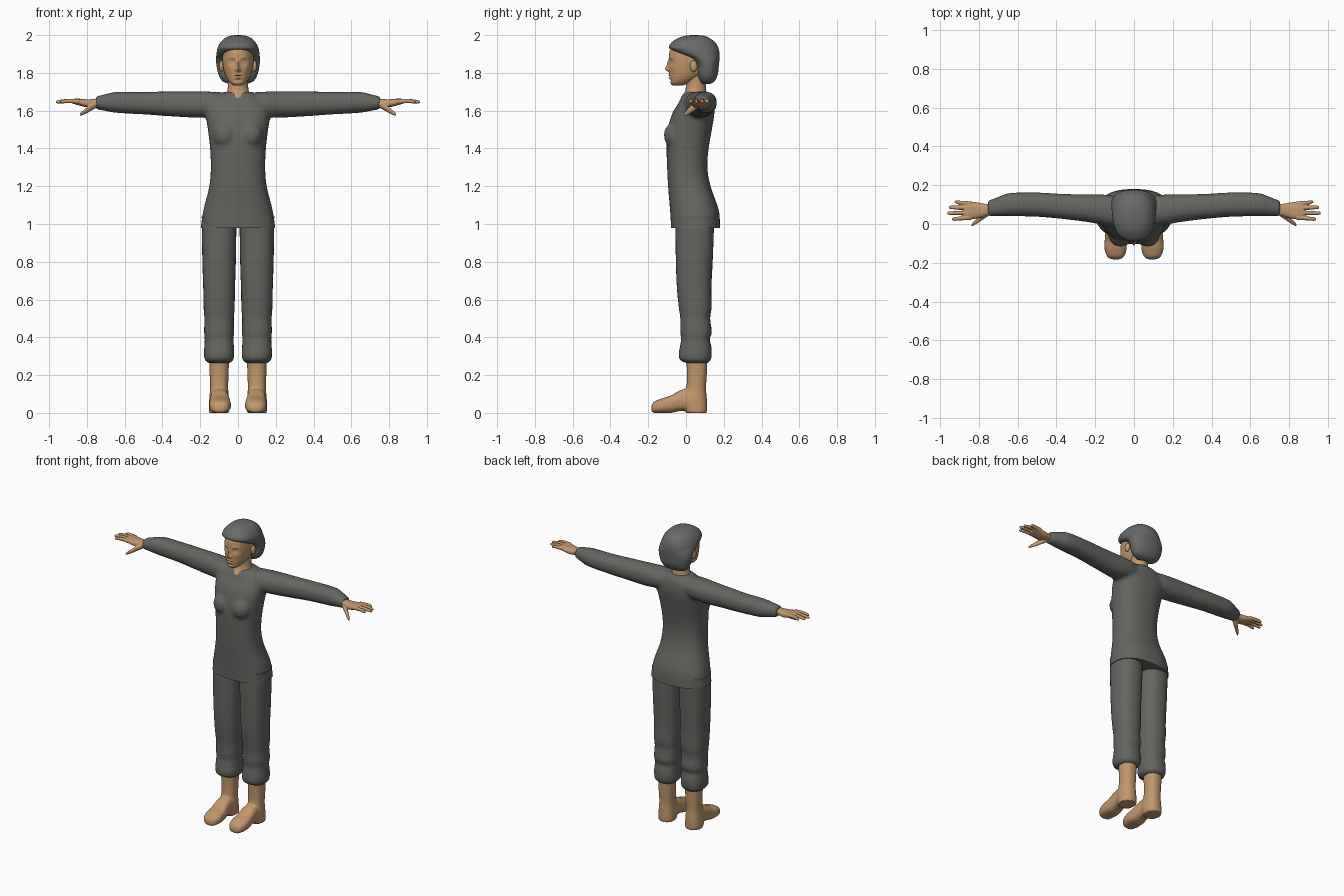
import bpy, bmesh, math
from mathutils import Matrix, Vector

cube = bpy.data.objects.get("Cube")
if cube:
    bpy.data.objects.remove(cube, do_unlink=True)

CM = 0.01  # stations below are written in hundredths of a unit


def material(name, rgb):
    mat = bpy.data.materials.new(name)
    mat.use_nodes = True
    colour = (*rgb, 1)
    mat.diffuse_color = colour
    shader = mat.node_tree.nodes["Principled BSDF"]
    shader.inputs["Base Color"].default_value = colour
    shader.inputs["Roughness"].default_value = 0.8
    return mat


cloth = material("charcoal cloth", (0.13, 0.13, 0.12))
hair_grey = material("grey hair", (0.14, 0.145, 0.145))
skin = material("warm skin", (0.54, 0.31, 0.15))
leather = material("tan leather", (0.54, 0.31, 0.15))


def spline(p, q, r, s, t):
    """Catmull-Rom blend between stations q and r."""
    return [(2 * b + (c - a) * t + (2 * a - 5 * b + 4 * c - d) * t * t
             + (3 * b - a - 3 * c + d) * t ** 3) / 2 for a, b, c, d in zip(p, q, r, s)]


def loft(bm, axis, stations, segs=32, steps=4, power=2.0):
    """Skin rounded rings; station = (position, centre, half width, low, high)."""
    count = len(stations)
    rows = []
    for i in range(count - 1):
        near = [stations[min(max(i + k, 0), count - 1)] for k in (-1, 0, 1, 2)]
        rows += [spline(*near, j / steps) for j in range(steps)]
    rows.append(stations[-1])
    rings = []
    for t, centre, half, low, high in rows:
        ring = []
        for k in range(segs):
            angle = math.tau * k / segs
            c, s = math.cos(angle), math.sin(angle)
            a = centre + half * math.copysign(abs(c) ** (2 / power), c)
            b = (low + high) / 2 + (high - low) / 2 * math.copysign(abs(s) ** (2 / power), s)
            point = {"x": (t, a, b), "y": (a, t, b), "z": (a, b, t)}[axis]
            ring.append(bm.verts.new(Vector(point) * CM))
        rings.append(ring)
    for lower, upper in zip(rings, rings[1:]):
        for k in range(segs):
            n = (k + 1) % segs
            bm.faces.new((lower[k], lower[n], upper[n], upper[k]))
    bm.faces.new(rings[0])
    bm.faces.new(rings[-1])


def ball(bm, centre, radii):
    matrix = Matrix.LocRotScale(Vector(centre) * CM, None, Vector(radii) * CM)
    bmesh.ops.create_uvsphere(bm, u_segments=24, v_segments=14, radius=1, matrix=matrix)


def finish(name, bm, mat, voxel=0, smooth=0, mirror=False):
    """Make the object, optionally fusing its volumes and mirroring it."""
    bmesh.ops.recalc_face_normals(bm, faces=bm.faces)
    mesh = bpy.data.meshes.new(name)
    bm.to_mesh(mesh)
    bm.free()
    mesh.materials.append(mat)
    obj = bpy.data.objects.new(name, mesh)
    bpy.context.collection.objects.link(obj)
    bpy.ops.object.select_all(action="DESELECT")
    bpy.context.view_layer.objects.active = obj
    obj.select_set(True)
    if voxel:
        remesh = obj.modifiers.new("fuse", "REMESH")
        remesh.mode, remesh.voxel_size = "VOXEL", voxel
        soften = obj.modifiers.new("soften", "SMOOTH")
        soften.factor, soften.iterations = 0.5, smooth
        for mod in list(obj.modifiers):
            bpy.ops.object.modifier_apply(modifier=mod.name)
    if mirror:
        obj.modifiers.new("mirror", "MIRROR").use_mirror_merge = False
        bpy.ops.object.modifier_apply(modifier="mirror")
    bpy.ops.object.shade_smooth_by_angle(angle=math.radians(50))
    return obj


# Shirt: body, bust and sleeves fused into one garment
bm = bmesh.new()
loft(bm, "z", [(94, 0, 20, -8, 18), (100, 0, 19.5, -8, 18), (108, 0, 18.2, -8.5, 17.2),
               (120, 0, 15.2, -9.5, 13), (130, 0, 14.4, -10, 11.3), (140, 0, 14.8, -10.3, 12),
               (149, 0, 15.8, -9.8, 13.5), (158, 0, 17, -7.5, 15), (164, 0, 16, -4, 15),
               (168, 0, 11, -2, 14), (170, 0, 6.5, 0, 12)], segs=48, power=2.4)
for side in (-1, 1):
    ball(bm, (side * 7, -5.5, 147), (6.2, 6.3, 7))
    loft(bm, "x", [(side * x, *rest) for x, *rest in (
        (4, 7, 6, 159, 169.5), (13, 7, 8, 157, 170), (22, 8, 7.3, 156.3, 170.3),
        (36, 9, 6.5, 157, 170.2), (50, 10, 6.3, 158, 170), (64, 10, 6, 158.8, 170),
        (70, 9, 5, 159.8, 168.8), (75.5, 8, 4, 160.8, 167.5))], power=2.2)
shirt = finish("shirt", bm, cloth, voxel=0.011, smooth=6)

# Trim the shirt to a crisp straight hem
bm = bmesh.new()
bm.from_mesh(shirt.data)
bmesh.ops.bisect_plane(bm, geom=bm.verts[:] + bm.edges[:] + bm.faces[:],
                       plane_co=(0, 0, 0.98), plane_no=(0, 0, 1), clear_inner=True)
bmesh.ops.holes_fill(bm, edges=[e for e in bm.edges if e.is_boundary], sides=0)
bm.to_mesh(shirt.data)
bm.free()
bpy.ops.object.shade_smooth_by_angle(angle=math.radians(50))

# Trousers with soft folds and gathered cuffs
bm = bmesh.new()
loft(bm, "z", [(26.5, 10, 5.6, 0, 11.5), (28, 10, 7.4, -3, 13), (31, 10, 8, -3.8, 13.6),
               (35, 10, 7.8, -3.2, 13.4), (39, 10, 7.6, -2.6, 12.6), (43, 10, 7.9, -3, 13.6),
               (50, 10, 7.8, -3, 12.8), (56, 10, 8.2, -3.8, 13.5), (66, 10, 8.4, -4.8, 13.4),
               (82, 10, 8.9, -5.4, 14.2), (104, 10, 9.2, -5.6, 15)], power=2.3)
finish("trouser_legs", bm, cloth, mirror=True)

# Boots: shaft, heel block and rounded foot
bm = bmesh.new()
loft(bm, "z", [(0, 10, 5.2, 0, 11), (3, 10, 5.4, -1, 11.2), (8, 10, 5.2, -2, 11),
               (13, 10, 4.8, 0, 10.6), (20, 10, 5, 0.5, 11), (32, 10, 5.4, 0, 11.5)], power=2.3)
loft(bm, "y", [(-18.3, 9.5, 1.5, 1, 3.5), (-17, 9.5, 4.2, 0, 5.8), (-13, 9.5, 5.7, 0, 7.6),
               (-8, 9.5, 5.6, 0, 9.2), (-3, 9.7, 5, 1, 12), (4, 10, 4.6, 1, 14)], power=2.6)
finish("boots", bm, leather, voxel=0.006, smooth=4, mirror=True)

# Hands: palm, four fingers and a drooping thumb
bm = bmesh.new()
loft(bm, "x", [(72, 7.5, 3, 162, 166.5), (76, 7.3, 3, 162, 166.2), (80, 7, 4, 161.8, 166),
               (85, 7, 4.6, 163, 166.4), (87.5, 7, 4.2, 163.8, 166.2)], power=2.5)
for y, spread, tip in ((3.2, -0.7, 94), (5.8, -0.2, 96.3), (8.3, 0.3, 95.5), (10.6, 0.8, 92.5)):
    loft(bm, "x", [(84, y, 1.1, 163.6, 166.2), (90, y + spread / 2, 1.05, 164, 166.3),
                   (tip - 1, y + spread, 0.9, 163.8, 165.6),
                   (tip, y + spread, 0.4, 164.1, 165)], segs=12)
loft(bm, "x", [(75, 6, 1.8, 161.5, 165), (78, 4, 1.8, 159.8, 163.5), (81, 1.6, 1.4, 158.2, 161),
               (83, 0, 1, 157.4, 159.3), (83.8, -0.8, 0.4, 157.3, 158.2)], segs=16)
finish("hands", bm, skin, voxel=0.0035, smooth=2, mirror=True)

# Neck
bm = bmesh.new()
loft(bm, "z", [(162, 0, 7.5, -3, 11), (167, 0, 7, -2.6, 11.5), (170, 0, 5.8, -0.6, 10.8),
               (174, 0, 5.3, 0, 10.5), (180, 0, 5.5, 0, 11)])
finish("neck", bm, skin)

# Head, then sculpt the face with soft bumps
bm = bmesh.new()
loft(bm, "z", [(173.3, 0, 2, -7, -2), (174.5, 0, 4, -8.2, 2), (177, 0, 5.9, -8.6, 7),
               (180, 0, 7.2, -8.8, 11), (184, 0, 8, -8.9, 13), (188, 0, 8.3, -9, 14),
               (192, 0, 7.7, -8.4, 14), (195, 0, 5.5, -5, 12)], segs=112, steps=9, power=2.15)
BUMPS = [  # sideways, height, width, tallness, push outward
    (0, 182, 1, 1.3, 2.1), (0, 184.5, 0.7, 2, 1.2), (1.3, 181.6, 0.6, 0.6, 0.6),
    (3.3, 185.8, 1.6, 1.2, -1), (3.3, 185.6, 1.1, 0.5, 0.6), (3.4, 188.2, 2, 0.6, 0.35),
    (0, 178.9, 1.8, 0.4, 0.7), (0, 177.4, 1.6, 0.45, 0.7), (0, 178.2, 2, 0.2, -0.4),
    (0, 176, 2, 0.6, -0.5), (4.5, 182.5, 1.6, 1.6, 0.3)]
for v in bm.verts:
    if v.co.y < 0:
        x, z = abs(v.co.x) / CM, v.co.z / CM
        v.co.y -= CM * sum(d * math.exp(-((x - bx) / w) ** 2 - ((z - bz) / h) ** 2)
                           for bx, bz, w, h, d in BUMPS)
finish("head", bm, skin)

# Ears
bm = bmesh.new()
ball(bm, (8.7, 4, 183.5), (1.3, 2, 3))
finish("ears", bm, skin, mirror=True)

# Hair: rounded bob that recedes from the face below the hairline
bm = bmesh.new()
loft(bm, "z", [(174, 0, 4, 8, 12.5), (175.5, 0, 8, 7, 15), (179, 0, 10.3, 5.6, 16.8),
               (184, 0, 11.4, 5.2, 17.4), (187.5, 0, 11.6, 2, 17.7), (190, 0, 11.4, -4, 17.7),
               (192, 0, 11.1, -7.6, 17.5), (193.5, 0, 10.7, -9, 17), (196, 0, 9.4, -7.8, 15.6),
               (198.5, 0, 6.8, -4, 12.4), (199.7, 0, 3.5, 0, 9), (200, 0, 0.6, 3.5, 5)],
     segs=48, power=2.3)
finish("hair", bm, hair_grey)
